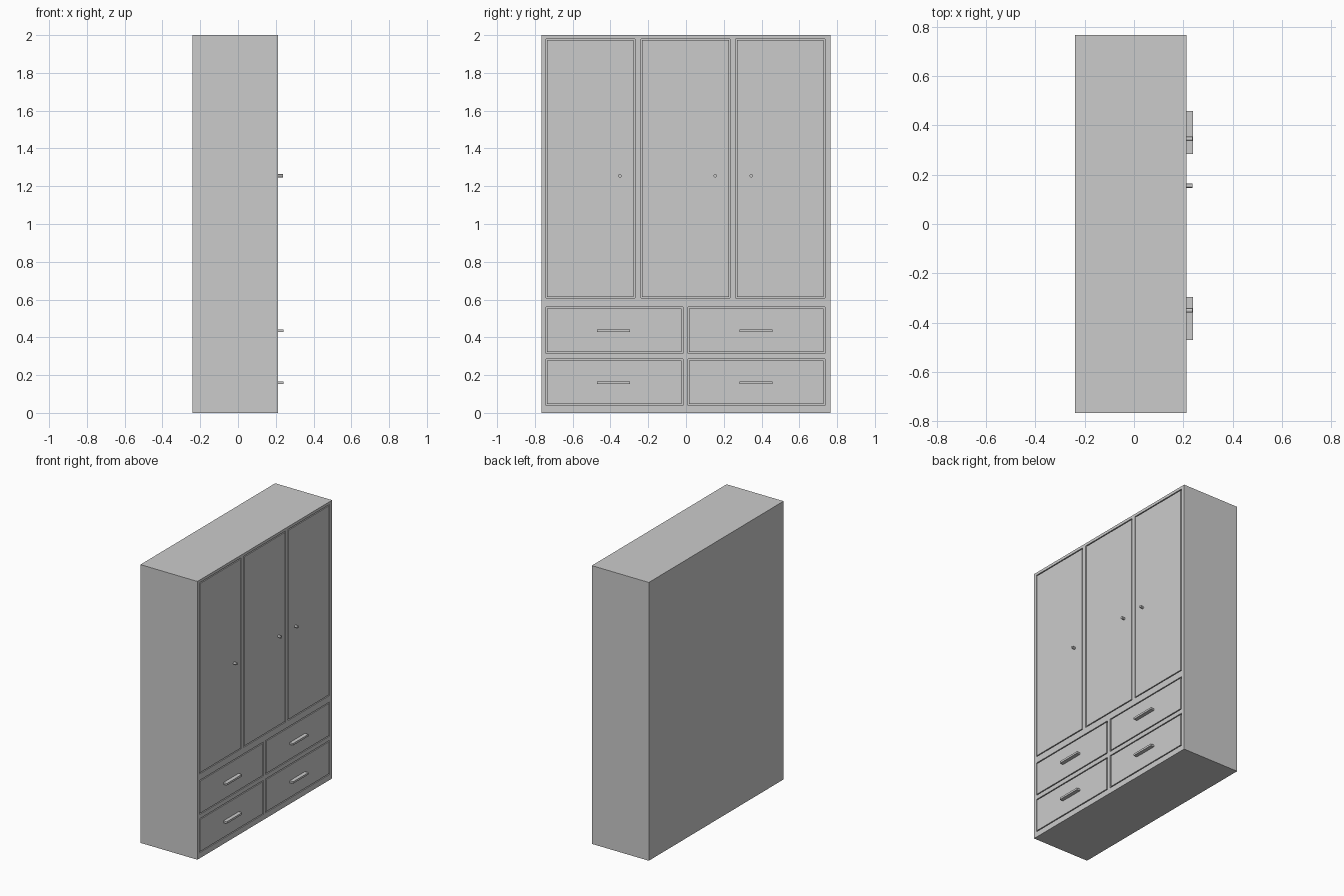
import bpy, math

if "Cube" in bpy.data.objects:
    bpy.data.objects.remove(bpy.data.objects["Cube"])

FRONT = 0.213      # x of the door face
BACK = -0.24
DEPTH = 0.02       # thickness of doors and drawer fronts
GAP = 0.007        # shadow gap around each panel


def box(name, x0, x1, y0, y1, z0, z1):
    bpy.ops.mesh.primitive_cube_add(size=1, location=((x0 + x1) / 2, (y0 + y1) / 2, (z0 + z1) / 2))
    ob = bpy.context.object
    ob.name = name
    ob.scale = (x1 - x0, y1 - y0, z1 - z0)
    bpy.ops.object.transform_apply(location=False, rotation=False, scale=True)
    return ob


# Carcass
carcass = box("carcass", BACK, FRONT, -0.765, 0.765, 0, 2)

# Openings: three doors above four drawers
panels = [("door", y0, y1, 0.607, 1.98) for y0, y1 in
          ((-0.742, -0.27), (-0.239, 0.234), (0.263, 0.736))]
panels += [("drawer_front", y0, y1, z0, z1)
           for y0, y1 in ((-0.742, -0.017), (0.01, 0.736))
           for z0, z1 in ((0.04, 0.284), (0.315, 0.56))]

for i, (name, y0, y1, z0, z1) in enumerate(panels):
    cutter = box("opening", FRONT - DEPTH, FRONT + 0.05, y0, y1, z0, z1)
    bpy.context.view_layer.objects.active = carcass
    mod = carcass.modifiers.new("opening", 'BOOLEAN')
    mod.operation = 'DIFFERENCE'
    mod.solver = 'EXACT'
    mod.object = cutter
    bpy.ops.object.modifier_apply(modifier=mod.name)
    bpy.data.objects.remove(cutter, do_unlink=True)
    # Flush panel inside the opening
    box(f"{name}_{i}", FRONT - DEPTH, FRONT, y0 + GAP, y1 - GAP, z0 + GAP, z1 - GAP)

# Drawer pulls
for y in (-0.383, 0.37):
    for z in (0.16, 0.435):
        box("drawer_pull", FRONT, 0.24, y - 0.087, y + 0.087, z - 0.007, z + 0.007)

# Door knobs
for y in (-0.35, 0.155, 0.345):
    bpy.ops.mesh.primitive_cylinder_add(vertices=12, radius=0.009, depth=0.024,
                                        location=(FRONT + 0.012, y, 1.255),
                                        rotation=(0, math.pi / 2, 0))
    bpy.context.object.name = "door_knob"
    bpy.ops.object.shade_smooth_by_angle()
